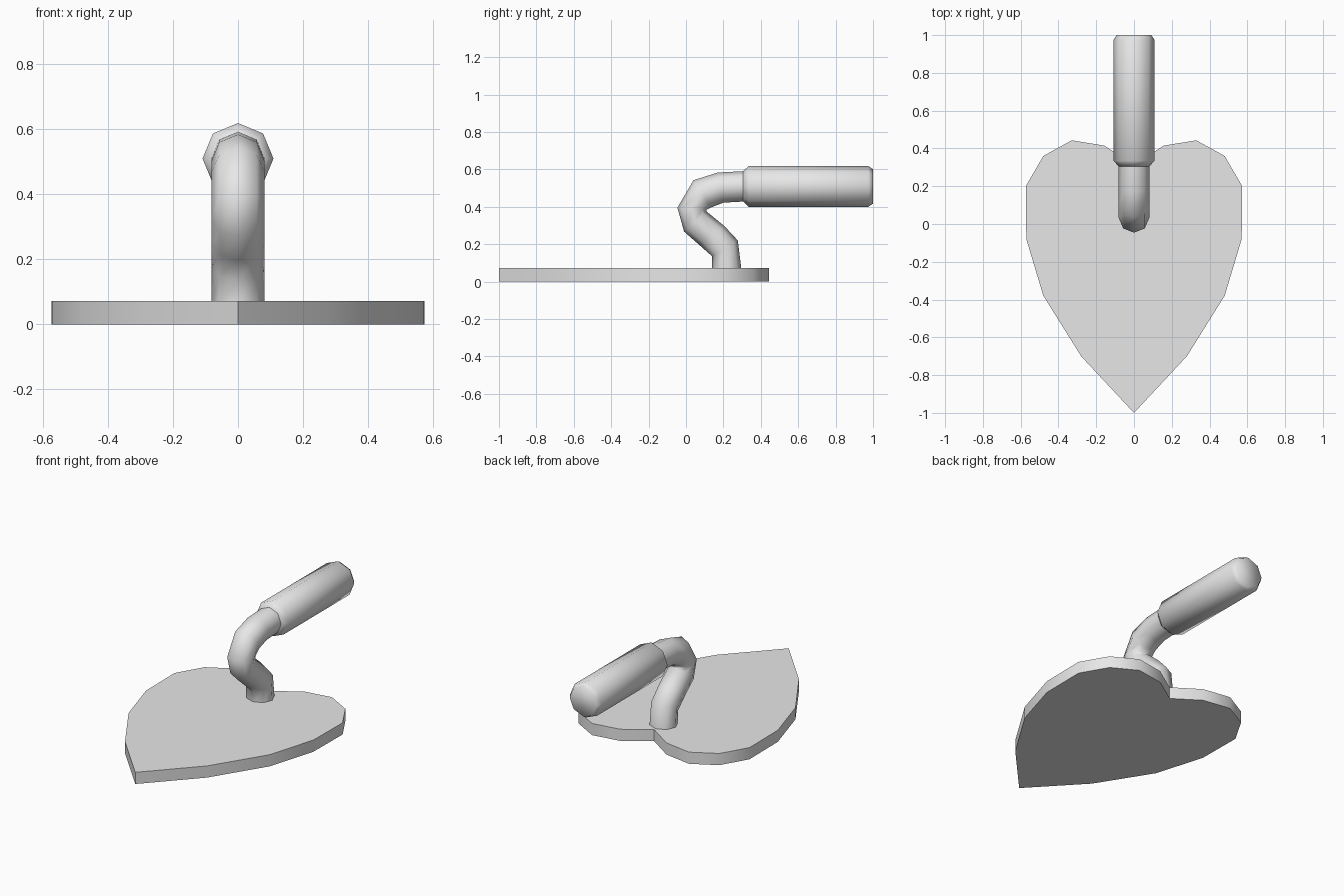
import bpy, bmesh, math
from mathutils import Vector

cube = bpy.data.objects.get("Cube")
if cube:
    bpy.data.objects.remove(cube, do_unlink=True)

SIDES = 8
THICKNESS = 0.072

grey = bpy.data.materials.new("light grey")
grey.use_nodes = True
grey.diffuse_color = (0.8, 0.8, 0.8, 1)
grey.node_tree.nodes["Principled BSDF"].inputs["Base Color"].default_value = (0.8, 0.8, 0.8, 1)


def finish(bm, name, sharp_angle):
    bmesh.ops.recalc_face_normals(bm, faces=bm.faces)
    mesh = bpy.data.meshes.new(name)
    bm.to_mesh(mesh)
    bm.free()
    mesh.materials.append(grey)
    obj = bpy.data.objects.new(name, mesh)
    bpy.context.collection.objects.link(obj)
    bpy.ops.object.select_all(action='DESELECT')
    obj.select_set(True)
    bpy.context.view_layer.objects.active = obj
    bpy.ops.object.shade_smooth_by_angle(angle=math.radians(sharp_angle))
    return obj


def tube(name, sections, half_width, sharp_angle):
    """Skin octagonal rings, each given by its outer and inner (y, z) points."""
    bm = bmesh.new()
    rings = []
    for (outer, inner), width in zip(sections, half_width):
        a, b = Vector((0, *outer)), Vector((0, *inner))
        mid, arm = (a + b) / 2, (a - b) / 2
        ring = []
        for i in range(SIDES):
            t = math.tau * i / SIDES
            ring.append(bm.verts.new(mid + arm * math.cos(t) + Vector((width * math.sin(t), 0, 0))))
        rings.append(ring)
    for r, s in zip(rings, rings[1:]):
        for i in range(SIDES):
            j = (i + 1) % SIDES
            bm.faces.new((r[i], r[j], s[j], s[i]))
    bm.faces.new(rings[0])
    bm.faces.new(rings[-1])
    return finish(bm, name, sharp_angle)


# Heart-shaped blade: half outline mirrored, then extruded
half = [(0.28, -0.70), (0.48, -0.38), (0.57, -0.08), (0.573, 0.20),
        (0.48, 0.36), (0.33, 0.443), (0.157, 0.415)]
outline = [(0, -1)] + half + [(0, 0.31)] + [(-x, y) for x, y in reversed(half)]
bm = bmesh.new()
base = bm.faces.new([bm.verts.new((x, y, 0)) for x, y in outline])
top = bmesh.ops.extrude_face_region(bm, geom=[base])
bmesh.ops.translate(bm, vec=(0, 0, THICKNESS),
                    verts=[v for v in top["geom"] if isinstance(v, bmesh.types.BMVert)])
finish(bm, "blade", 50)

# Bent neck rising from the blade
neck = [((0.14, 0.06), (0.297, 0.06)),
        ((0.14, 0.135), (0.277, 0.22)),
        ((0.07, 0.197), (0.205, 0.297)),
        ((-0.01, 0.267), (0.11, 0.375)),
        ((-0.046, 0.395), (0.11, 0.385)),
        ((0.04, 0.542), (0.135, 0.397)),
        ((0.17, 0.583), (0.20, 0.422)),
        ((0.32, 0.591), (0.32, 0.429))]
tube("neck", neck, [0.081] * len(neck), 80)

# Thicker grip with bevelled ends
grip_y = (0.305, 0.335, 0.975, 1.0)
grip_r = (0.081, 0.109, 0.109, 0.092)
grip = [((y, 0.509 + r), (y, 0.509 - r)) for y, r in zip(grip_y, grip_r)]
tube("grip", grip, grip_r, 80)
